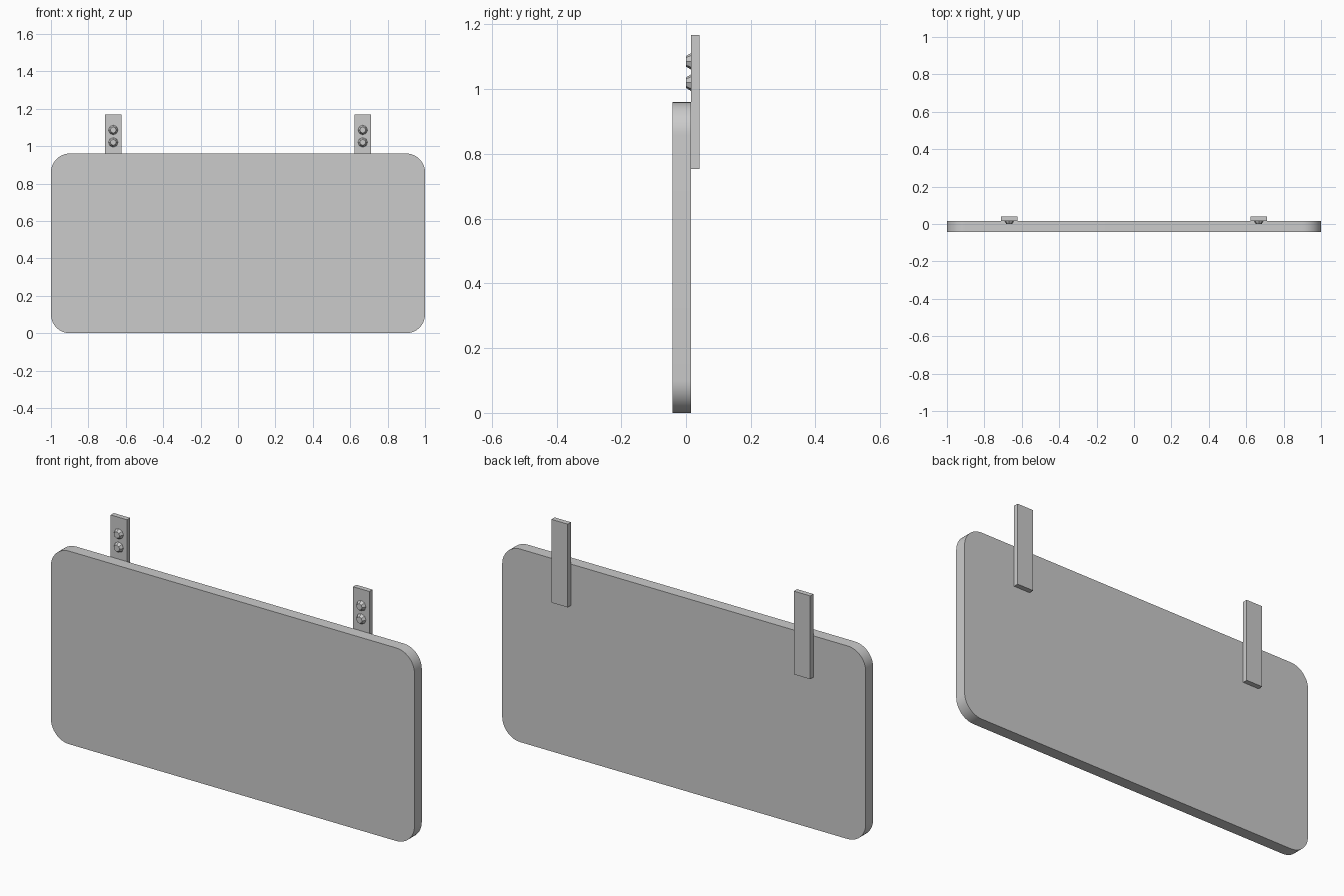
import bpy, bmesh, math
from mathutils import Matrix

if "Cube" in bpy.data.objects:
    bpy.data.objects.remove(bpy.data.objects["Cube"])

grey = bpy.data.materials.new("light_grey")
grey.diffuse_color = (0.6, 0.6, 0.6, 1)
grey.use_nodes = True
grey.node_tree.nodes["Principled BSDF"].inputs["Base Color"].default_value = grey.diffuse_color


def finish(bm, name):
    bmesh.ops.recalc_face_normals(bm, faces=bm.faces)
    mesh = bpy.data.meshes.new(name)
    bm.to_mesh(mesh)
    bm.free()
    mesh.materials.append(grey)
    obj = bpy.data.objects.new(name, mesh)
    bpy.context.collection.objects.link(obj)
    return obj


def prism(name, outline, y0, y1):
    """Extrude an x-z outline from y0 to y1."""
    bm = bmesh.new()
    face = bm.faces.new([bm.verts.new((x, y0, z)) for x, z in outline])
    new = bmesh.ops.extrude_face_region(bm, geom=[face])["geom"]
    bmesh.ops.translate(bm, vec=(0, y1 - y0, 0),
                        verts=[v for v in new if isinstance(v, bmesh.types.BMVert)])
    return finish(bm, name)


# Board: rounded rectangle panel
RADIUS, HEIGHT, STEPS = 0.1, 0.96, 12
outline = []
corners = [(1 - RADIUS, HEIGHT - RADIUS), (RADIUS - 1, HEIGHT - RADIUS),
           (RADIUS - 1, RADIUS), (1 - RADIUS, RADIUS)]
for i, (cx, cz) in enumerate(corners):
    for s in range(STEPS + 1):
        a = math.pi / 2 * (i + s / STEPS)
        outline.append((cx + RADIUS * math.cos(a), cz + RADIUS * math.sin(a)))
board = prism("board", outline, -0.042, 0.016)
bpy.context.view_layer.objects.active = board
board.select_set(True)
bpy.ops.object.shade_smooth_by_angle(angle=math.radians(30))

# Hanging straps behind the board, each with two tapered bolt heads
for side, cx in (("left", -0.667), ("right", 0.667)):
    w = 0.045
    prism(f"{side}_strap", [(cx - w, 0.754), (cx + w, 0.754),
                            (cx + w, 1.168), (cx - w, 1.168)], 0.016, 0.041)
    for level, z in (("lower", 1.02), ("upper", 1.086)):
        bm = bmesh.new()
        place = Matrix.Translation((cx, 0.008, z)) @ Matrix.Rotation(math.pi / 2, 4, "X")
        bmesh.ops.create_cone(bm, cap_ends=True, segments=8, radius1=0.026,
                              radius2=0.016, depth=0.017, matrix=place)
        finish(bm, f"{side}_{level}_bolt")
